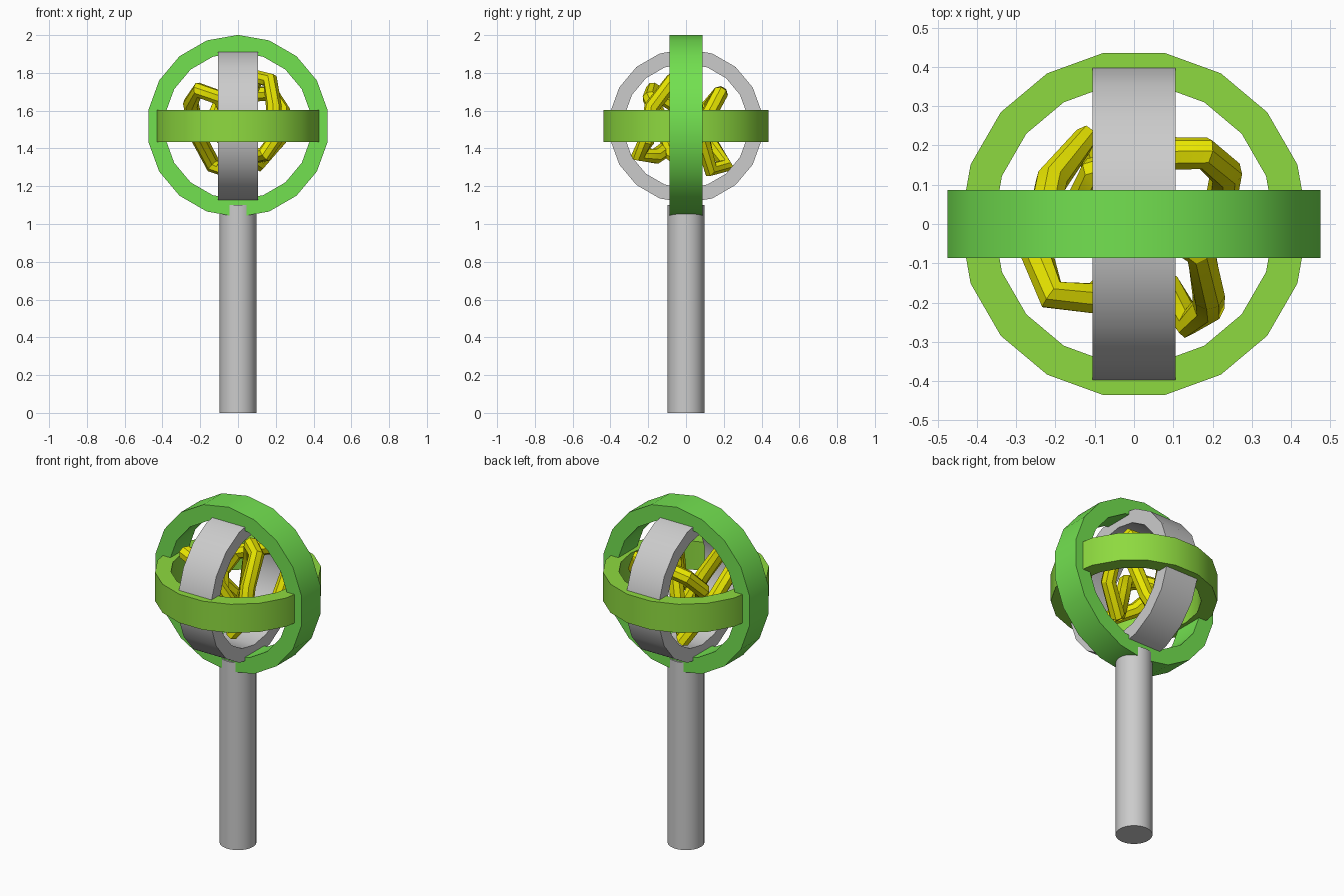
import bpy, bmesh, math
from mathutils import Matrix

if "Cube" in bpy.data.objects:
    bpy.data.objects.remove(bpy.data.objects["Cube"])

CZ = 1.519  # centre height of the nested rings


def paint(obj, color):
    mat = bpy.data.materials.new(obj.name + "_paint")
    mat.diffuse_color = (*color, 1)
    mat.use_nodes = True
    mat.node_tree.nodes["Principled BSDF"].inputs["Base Color"].default_value = mat.diffuse_color
    obj.data.materials.append(mat)


def smooth(obj):
    bpy.ops.object.select_all(action='DESELECT')
    obj.select_set(True)
    bpy.context.view_layer.objects.active = obj
    bpy.ops.object.shade_smooth_by_angle(angle=math.radians(30))


def ring(name, outer, inner, half_width, rotation, color=None, sides=18):
    """Flat band ring made by joining rectangular sections round an axis."""
    bm = bmesh.new()
    section = [(outer, -half_width), (outer, half_width),
               (inner, half_width), (inner, -half_width)]
    rows = []
    for i in range(sides):
        a = math.tau * i / sides
        rows.append([bm.verts.new((r * math.cos(a), r * math.sin(a), h)) for r, h in section])
    for i in range(sides):
        p, q = rows[i], rows[(i + 1) % sides]
        for k in range(4):
            n = (k + 1) % 4
            bm.faces.new((p[k], q[k], q[n], p[n]))
    bmesh.ops.transform(bm, matrix=Matrix.Translation((0, 0, CZ)) @ rotation, verts=bm.verts)
    bmesh.ops.recalc_face_normals(bm, faces=bm.faces)
    mesh = bpy.data.meshes.new(name)
    bm.to_mesh(mesh)
    bm.free()
    obj = bpy.data.objects.new(name, mesh)
    bpy.context.collection.objects.link(obj)
    smooth(obj)
    if color:
        paint(obj, color)


# Post
bpy.ops.mesh.primitive_cylinder_add(vertices=32, radius=0.098, depth=1.1, location=(0, 0, 0.55))
post = bpy.context.object
post.name = "post"
smooth(post)

# Three nested rings, one per axis
quarter = math.pi / 2
facing_front = Matrix.Rotation(quarter, 4, 'X') @ Matrix.Rotation(quarter, 4, 'Z')
facing_side = Matrix.Rotation(quarter, 4, 'Y')
ring("outer_ring", 0.482, 0.39, 0.087, facing_front, (0.17, 0.75, 0.08))
ring("level_ring", 0.443, 0.358, 0.084, Matrix.Identity(4), (0.27, 0.70, 0.05))
ring("inner_ring", 0.408, 0.33, 0.106, facing_side)

# Three-lobed knot: each lobe descends outside, then climbs back through the middle
path = [
    (-.10, -.19, .15), (-.21, -.18, .19), (-.25, -.07, .12), (-.21, .11, -.06),
    (-.13, .21, -.21), (-.08, .13, -.23), (-.01, .09, -.08), (.05, .04, .14),
    (.10, -.02, .26), (.17, -.07, .24), (.19, -.18, .10), (.19, -.21, -.08),
    (.14, -.25, -.15), (.08, -.16, -.16), (-.06, -.06, -.09), (-.14, .05, .02),
    (-.10, .13, .11), (.08, .18, .17), (.18, .18, .17), (.235, .13, .08),
    (.22, .05, -.07), (.11, -.01, -.20), (.05, -.07, -.15), (-.03, -.13, .02),
]
curve = bpy.data.curves.new("knot", 'CURVE')
curve.dimensions = '3D'
curve.bevel_depth = 0.042
curve.bevel_resolution = 2
spline = curve.splines.new('POLY')
spline.points.add(len(path) - 1)
for point, (x, y, z) in zip(spline.points, path):
    point.co = (x, y, z + CZ, 1)
spline.use_cyclic_u = True
knot = bpy.data.objects.new("knot", curve)
bpy.context.collection.objects.link(knot)
bpy.ops.object.select_all(action='DESELECT')
knot.select_set(True)
bpy.context.view_layer.objects.active = knot
bpy.ops.object.convert(target='MESH')
knot = bpy.context.object
smooth(knot)
knot.data.materials.clear()
paint(knot, (0.80, 0.78, 0.0))
